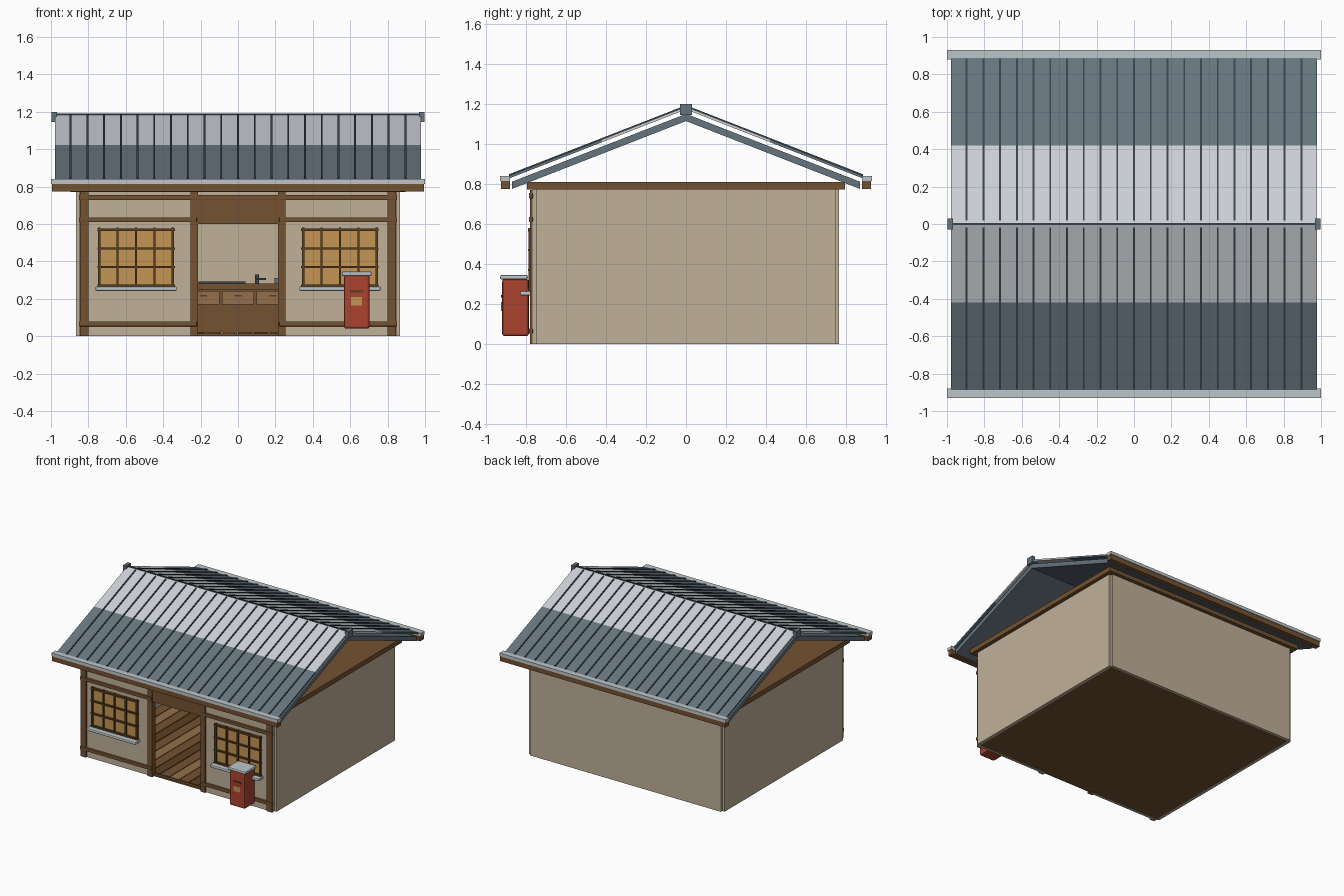
import bpy, bmesh

cube = bpy.data.objects.get("Cube")
if cube:
    bpy.data.objects.remove(cube)


def material(name, r, g, b):
    lin = [((c / 255 + 0.055) / 1.055) ** 2.4 for c in (r, g, b)] + [1]
    m = bpy.data.materials.new(name)
    m.use_nodes = True
    m.diffuse_color = lin
    m.node_tree.nodes["Principled BSDF"].inputs["Base Color"].default_value = lin
    return m


PLASTER = material("plaster", 192, 177, 152)
TIMBER = material("timber", 116, 82, 50)
DARK_TIMBER = material("dark timber", 92, 62, 32)
PALE_TIMBER = material("pale timber", 148, 112, 76)
SLATE = material("slate blue metal", 102, 117, 127)
PALE_METAL = material("pale roof metal", 204, 208, 213)
SEAM = material("dark seam metal", 58, 67, 75)
GUTTER = material("gutter grey", 190, 198, 202)
AMBER = material("amber paper", 195, 150, 84)
RED = material("post red", 172, 66, 45)


def finish(name, bm, mat, bevel=0):
    bmesh.ops.recalc_face_normals(bm, faces=bm.faces)
    mesh = bpy.data.meshes.new(name)
    bm.to_mesh(mesh)
    bm.free()
    mesh.materials.append(mat)
    ob = bpy.data.objects.new(name, mesh)
    bpy.context.scene.collection.objects.link(ob)
    if bevel:
        mod = ob.modifiers.new("soft edges", "BEVEL")
        mod.width = bevel
        mod.segments = 2
    return ob


def box(name, x, y, z, mat, bevel=0):
    """Box spanning the three (low, high) ranges."""
    bm = bmesh.new()
    bmesh.ops.create_cube(bm, size=1)
    for v in bm.verts:
        v.co = [r[0] if c < 0 else r[1] for c, r in zip(v.co, (x, y, z))]
    return finish(name, bm, mat, bevel)


def mirrored(span, side):
    return sorted(side * c for c in span)


def slope(name, x, y, top, thick, mat, side):
    """Sloped slab on one side of the ridge."""
    bm = bmesh.new()
    pitch = 0.39
    ring = [(y[0], top - pitch * y[0]), (y[1], top - pitch * y[1])]
    ring += [(a, b - thick) for a, b in reversed(ring)]
    face = bm.faces.new([bm.verts.new((x[0], side * a, b)) for a, b in ring])
    new = bmesh.ops.extrude_face_region(bm, geom=[face])["geom"]
    moved = [v for v in new if isinstance(v, bmesh.types.BMVert)]
    bmesh.ops.translate(bm, verts=moved, vec=(x[1] - x[0], 0, 0))
    return finish(name, bm, mat)


# Shell
box("floor_base", (-.84, .84), (-.76, .745), (.002, .015), TIMBER)
box("back_wall", (-.845, .845), (.745, .765), (0, .775), PLASTER)
box("ceiling", (-.895, .895), (-.795, .795), (.772, .81), TIMBER)
box("wall_over_door", (-.22, .22), (-.765, -.745), (.6, .775), PLASTER)
box("door_header", (-.22, .22), (-.775, -.764), (.6, .735), TIMBER)
for s, label in ((1, "left"), (-1, "right")):
    box(f"{label}_side_wall", mirrored((.84, .865), s), (-.747, .747), (0, .775), PLASTER)
    box(f"{label}_front_wall", mirrored((.22, .847), s), (-.767, -.745), (0, .775), PLASTER)

# Floor planks
plank = 1.68 / 20
for i in range(20):
    x0 = -.84 + i * plank
    box(f"floor_plank_{i}", (x0, x0 + plank - .006), (-.74, .74), (.015, .022),
        (TIMBER, PALE_TIMBER, TIMBER, DARK_TIMBER)[i % 4])

# Front timber framing
box("top_rail", (-.85, .85), (-.784, -.765), (.728, .755), TIMBER, .003)
for s, label in ((1, "left"), (-1, "right")):
    box(f"{label}_corner_post", mirrored((.8, .845), s), (-.78, -.76), (0, .77), TIMBER)
    box(f"{label}_door_post", mirrored((.213, .255), s), (-.78, -.74), (0, .77), TIMBER)
    for label_z, z in (("middle", .61), ("lower", .053)):
        box(f"{label}_{label_z}_rail", mirrored((.22, .85), s), (-.784, -.765),
            (z, z + .026), TIMBER, .003)

# Lattice windows with sills
for s, label in ((1, "left"), (-1, "right")):
    mid = .545 * s
    box(f"{label}_window_paper", (mid - .2, mid + .2), (-.774, -.765), (.27, .575), AMBER)
    for i in range(5):
        x = mid + (i - 2) * .0985
        w = .007 if i in (0, 4) else .005
        box(f"{label}_window_upright_{i}", (x - w, x + w), (-.787, -.77), (.263, .58), DARK_TIMBER)
    for i in range(4):
        z = .27 + i * .1
        w = .007 if i in (0, 3) else .005
        box(f"{label}_window_bar_{i}", (mid - .207, mid + .207), (-.79, -.77),
            (z - w, z + w), DARK_TIMBER)
    box(f"{label}_window_sill", (mid - .217, mid + .217), (-.828, -.765), (.243, .265), GUTTER, .006)

# Roof: lower deck, two-tone sheet, seams, eaves
for s, label in ((-1, "front"), (1, "back")):
    slope(f"{label}_roof_deck", (-.975, .975), (0, .868), 1.15, .036, SLATE, s)
    slope(f"{label}_upper_sheet", (-.978, .978), (0, .42), 1.186, .014, PALE_METAL, s)
    slope(f"{label}_lower_sheet", (-.978, .978), (.42, .9), 1.186, .014, SLATE, s)
    for i in range(21):
        x = (i - 10) * .0895
        slope(f"{label}_seam_{i}", (x - .005, x + .005), (.018, .885), 1.193, .009, SEAM, s)
    box(f"{label}_eave_beam", (-.995, .995), mirrored((.88, .925), s), (.775, .815), TIMBER)
    box(f"{label}_gutter", (-1, 1), mirrored((.88, .93), s), (.815, .84), GUTTER)
box("ridge_line", (-.975, .975), (-.005, .005), (1.165, 1.19), SEAM)
for s, label in ((1, "left"), (-1, "right")):
    box(f"{label}_ridge_cap", mirrored((.968, .996), s), (-.03, .03), (1.145, 1.2), SLATE)

# Kitchen counter
box("counter_body", (-.45, .45), (.45, .745), (.022, .25), TIMBER)
box("counter_top", (-.46, .46), (.435, .745), (.25, .283), TIMBER)
for i in range(5):
    x = (i - 2) * .185
    box(f"drawer_{i}", (x - .085, x + .085), (.44, .451), (.17, .243), PALE_TIMBER)
    box(f"drawer_pull_{i}", (x - .02, x + .02), (.432, .441), (.212, .22), DARK_TIMBER)
box("stove_plate", (-.21, .04), (.5, .7), (.283, .293), SEAM)
box("tap_stem", (.09, .112), (.6, .622), (.283, .33), SEAM)
box("tap_spout", (.1, .15), (.56, .615), (.3, .312), SEAM)
box("cup", (.195, .215), (.6, .62), (.283, .31), SLATE)

# Post box beside the right-hand window
box("post_box_body", (.567, .703), (-.918, -.785), (.04, .325), RED, .012)
box("post_box_lid", (.555, .715), (-.928, -.79), (.322, .346), GUTTER, .008)
box("post_box_slot", (.6, .67), (-.923, -.915), (.234, .246), DARK_TIMBER)
box("post_box_plate", (.605, .662), (-.923, -.915), (.165, .21), AMBER)
